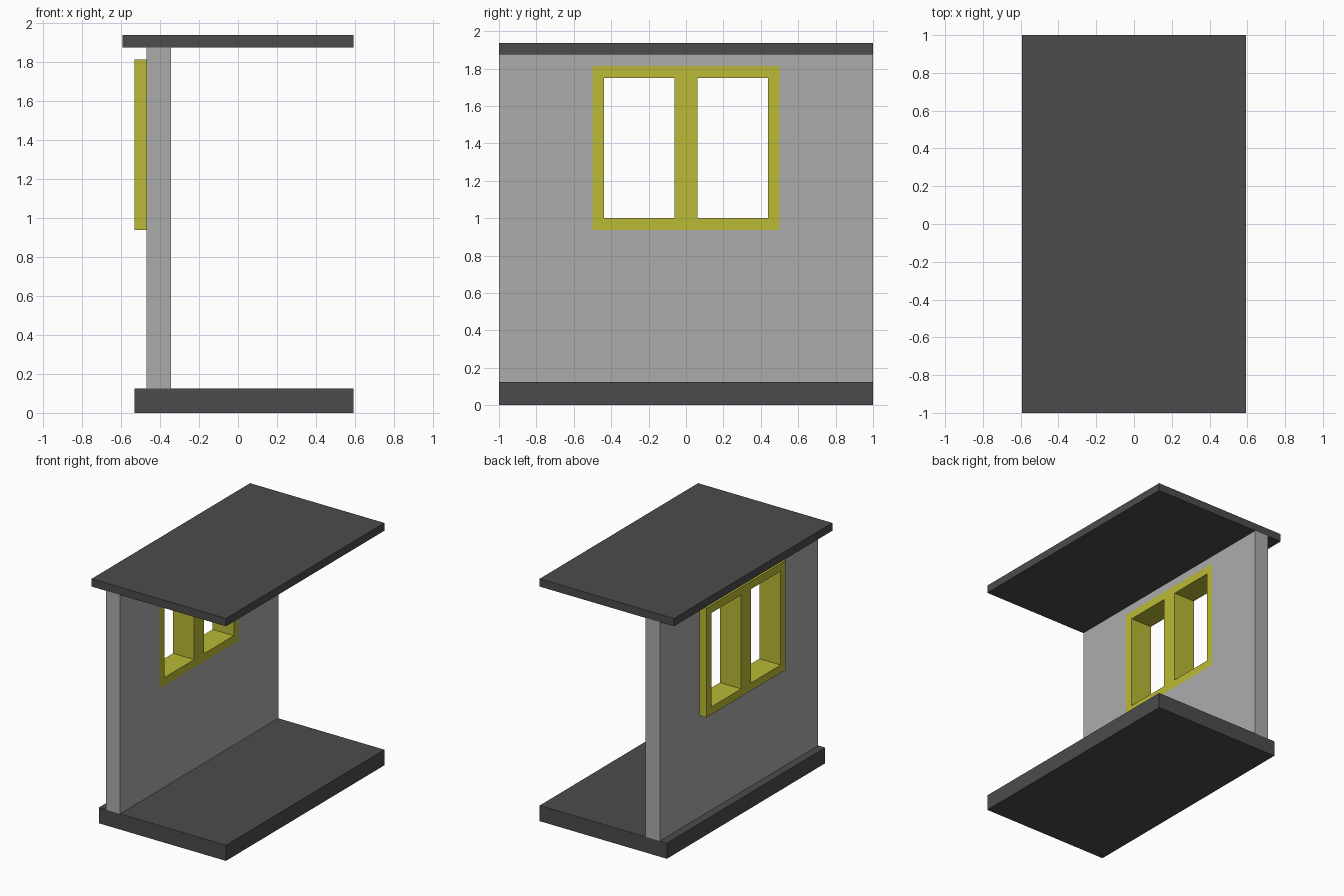
import bpy, bmesh

cube = bpy.data.objects.get("Cube")
if cube:
    bpy.data.objects.remove(cube, do_unlink=True)

U = 1 / 16  # building module


def material(name, rgb):
    """Flat material from sRGB bytes."""
    lin = [((c / 255 + 0.055) / 1.055) ** 2.4 for c in rgb] + [1.0]
    m = bpy.data.materials.new(name)
    m.use_nodes = True
    m.diffuse_color = lin
    bsdf = m.node_tree.nodes["Principled BSDF"]
    bsdf.inputs["Base Color"].default_value = lin
    bsdf.inputs["Roughness"].default_value = 0.8
    return m


def panel(name, mat, x0, x1, ys, zs, holes=()):
    """Upright slab from x0 to x1, cut into cells by ys and zs; cells in holes stay open."""
    bm = bmesh.new()
    grid = [[bm.verts.new((x0 * U, y * U, z * U)) for z in zs] for y in ys]
    for i in range(len(ys) - 1):
        for j in range(len(zs) - 1):
            if (i, j) not in holes:
                bm.faces.new((grid[i][j], grid[i + 1][j],
                              grid[i + 1][j + 1], grid[i][j + 1]))
    ext = bmesh.ops.extrude_face_region(bm, geom=bm.faces[:], use_keep_orig=True)
    moved = [v for v in ext["geom"] if isinstance(v, bmesh.types.BMVert)]
    bmesh.ops.translate(bm, vec=((x1 - x0) * U, 0, 0), verts=moved)
    bmesh.ops.recalc_face_normals(bm, faces=bm.faces[:])
    mesh = bpy.data.meshes.new(name)
    bm.to_mesh(mesh)
    bm.free()
    mesh.materials.append(mat)
    obj = bpy.data.objects.new(name, mesh)
    bpy.context.collection.objects.link(obj)
    return obj


dark = material("dark grey slab", (76, 76, 76))
grey = material("light grey wall", (172, 172, 172))
yellow = material("yellow frame", (186, 186, 53))

# Floor and overhanging roof
panel("floor_slab", dark, -8.5, 9.5, (-16, 16), (0, 2))
panel("roof_slab", dark, -9.5, 9.5, (-16, 16), (30, 31))

# Wall with one opening for the window
panel("wall", grey, -7.5, -5.5, (-16, -8, 8, 16), (2, 15, 29, 30), {(1, 1)})

# Two-pane window frame, flush inside and standing proud outside
panel("window_frame", yellow, -8.5, -5.5, (-8, -7, -1, 1, 7, 8),
      (15, 16, 28, 29), {(1, 1), (3, 1)})
